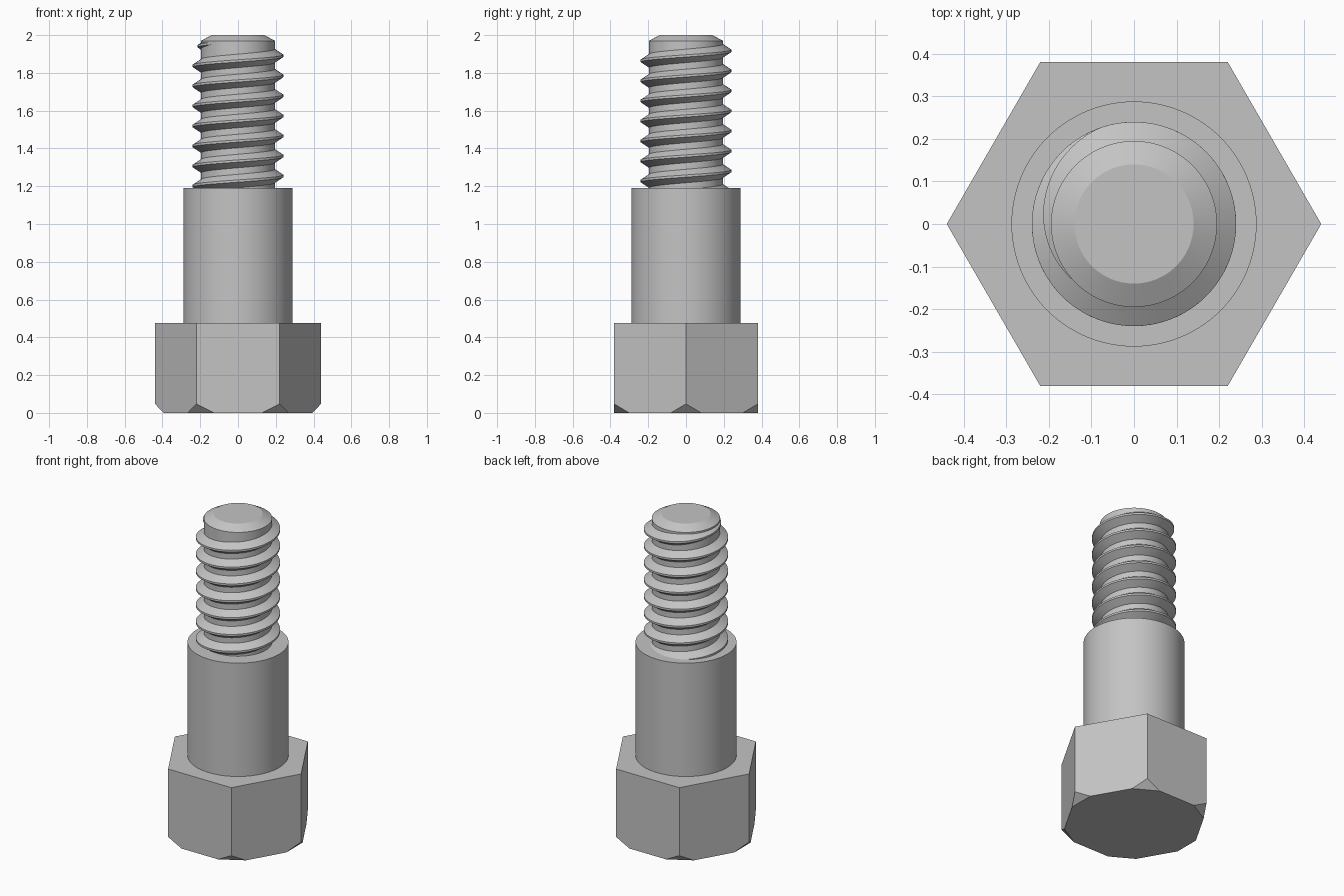
import bpy
import bmesh
from math import pi, tau, cos, sin, radians
from mathutils import Vector

if "Cube" in bpy.data.objects:
    bpy.data.objects.remove(bpy.data.objects["Cube"])

SEGMENTS = 96

steel = bpy.data.materials.new("grey_steel")
steel.use_nodes = True
grey = (0.55, 0.55, 0.55, 1)
steel.diffuse_color = grey
steel.node_tree.nodes["Principled BSDF"].inputs["Base Color"].default_value = grey


def finish(name, bm, smooth=True):
    """Turn a bmesh into a named steel object."""
    bmesh.ops.recalc_face_normals(bm, faces=bm.faces)
    mesh = bpy.data.meshes.new(name)
    bm.to_mesh(mesh)
    bm.free()
    mesh.materials.append(steel)
    obj = bpy.data.objects.new(name, mesh)
    bpy.context.collection.objects.link(obj)
    if smooth:
        bpy.ops.object.select_all(action='DESELECT')
        obj.select_set(True)
        bpy.context.view_layer.objects.active = obj
        bpy.ops.object.shade_smooth_by_angle(angle=radians(25))
    return obj


def sweep(bm, rings, closed):
    """Skin consecutive rings of vertices; cap both ends."""
    rings = [[bm.verts.new(p) for p in ring] for ring in rings]
    for a, b in zip(rings, rings[1:]):
        n = len(a)
        for i in range(n):
            j = (i + 1) % n
            bm.faces.new((a[i], a[j], b[j], b[i]))
    if closed:
        bm.faces.new(rings[0][::-1])
        bm.faces.new(rings[-1])


def turned(name, profile):
    """Round part from (radius, height) steps."""
    bm = bmesh.new()
    sweep(bm, [[(r * cos(tau * i / SEGMENTS), r * sin(tau * i / SEGMENTS), z)
                for i in range(SEGMENTS)] for r, z in profile], True)
    return finish(name, bm)


# Hexagonal head with its bottom corners clipped off
HEAD_R, HEAD_TOP, CLIP, CLIP_Z = 0.44, 0.476, 0.093, 0.048
corners = [Vector((HEAD_R * cos(pi / 3 * k), HEAD_R * sin(pi / 3 * k), 0)) for k in range(6)]
bm = bmesh.new()
for k, corner in enumerate(corners):
    bm.verts.new(corner + Vector((0, 0, HEAD_TOP)))
    bm.verts.new(corner + Vector((0, 0, CLIP_Z)))
    for neighbour in (corners[k - 1], corners[(k + 1) % 6]):
        bm.verts.new(corner + (neighbour - corner).normalized() * CLIP)
bmesh.ops.convex_hull(bm, input=bm.verts)
bmesh.ops.dissolve_limit(bm, angle_limit=radians(1), verts=bm.verts, edges=bm.edges)
finish("hex_head", bm, smooth=False)

# Smooth shoulder and the chamfered threaded core
turned("shoulder", [(0.288, 0.45), (0.288, 1.19)])
turned("thread_core", [(0.195, 1.15), (0.195, 1.97), (0.14, 2.0)])

# Right-handed thread ridge, sinking into the core at its upper end
PITCH, CREST_Z = 0.106, 1.89
START, FADE, END = -7.3 * tau, radians(110), radians(228)
section = [(0.184, -0.043), (0.24, -0.006), (0.24, 0.006), (0.184, 0.043)]
steps = int((END - START) / tau * SEGMENTS)
rings = []
for i in range(steps + 1):
    angle = START + (END - START) * i / steps
    sink = 0.047 * max(0, (angle - FADE) / (END - FADE))
    z = CREST_Z + PITCH * angle / tau
    rings.append([((r - sink) * cos(angle), (r - sink) * sin(angle), z + dz)
                  for r, dz in section])
bm = bmesh.new()
sweep(bm, rings, True)
finish("screw_thread", bm)
